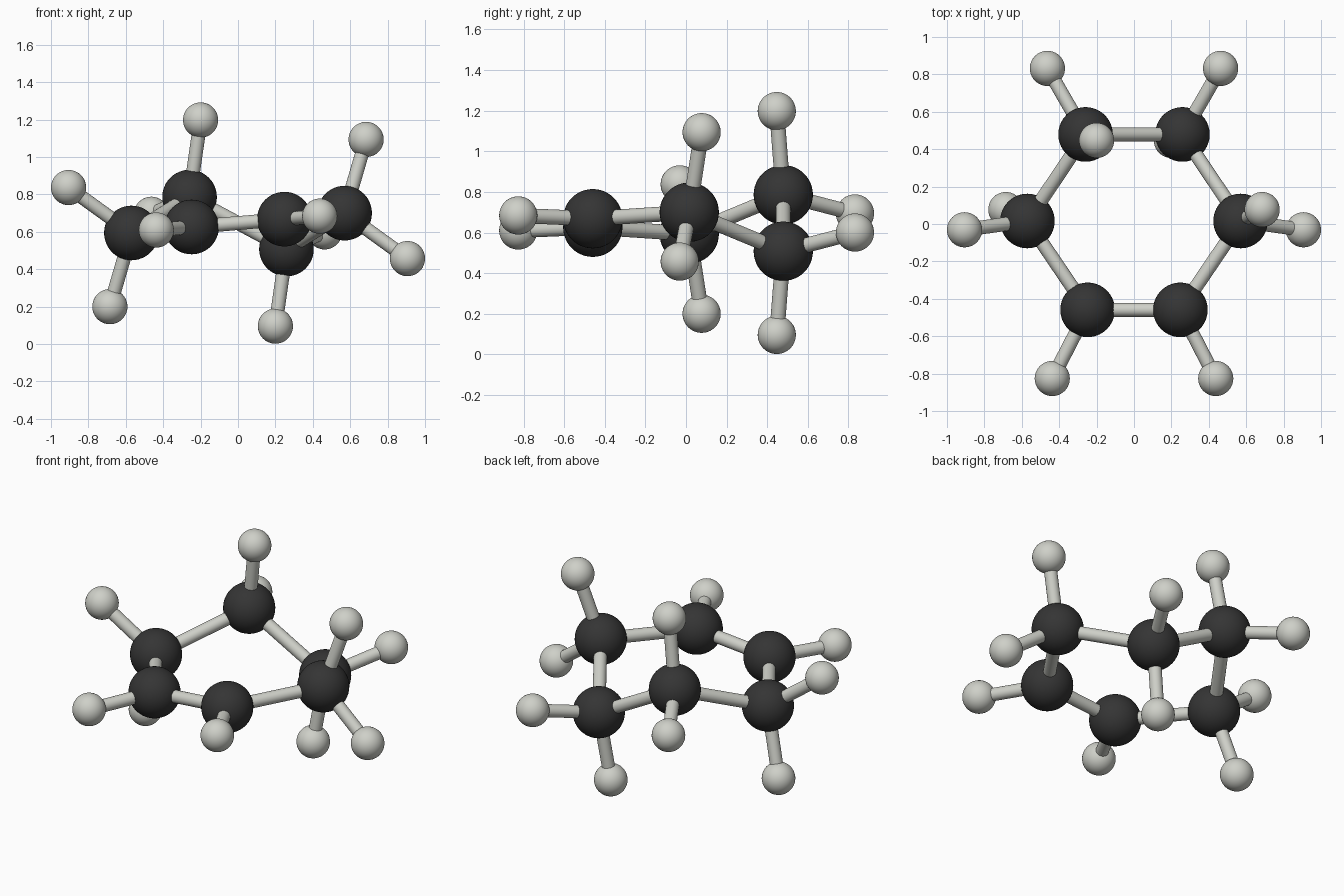
import bpy
from mathutils import Vector

if "Cube" in bpy.data.objects:
    bpy.data.objects.remove(bpy.data.objects["Cube"])

MID_Z = 0.647          # height of the two-fold symmetry axis (along y)
R_CARBON, R_HYDROGEN, R_BOND = 0.146, 0.094, 0.037


def material(name, color):
    m = bpy.data.materials.new(name)
    m.diffuse_color = (*color, 1)
    m.use_nodes = True
    m.node_tree.nodes["Principled BSDF"].inputs["Base Color"].default_value = m.diffuse_color
    return m


dark = material("charcoal", (0.035, 0.035, 0.035))
pale = material("pale grey", (0.62, 0.63, 0.58))


def finish(name, mat):
    ob = bpy.context.object
    ob.name = name
    ob.data.materials.append(mat)
    bpy.ops.object.shade_smooth_by_angle()


def ball(name, p, r, mat):
    bpy.ops.mesh.primitive_uv_sphere_add(segments=40, ring_count=24, radius=r, location=p)
    finish(name, mat)


def bond(name, a, b):
    d = b - a
    bpy.ops.mesh.primitive_cylinder_add(vertices=24, radius=R_BOND, depth=d.length,
                                        location=(a + b) / 2,
                                        rotation=d.to_track_quat('Z', 'Y').to_euler())
    finish(name, pale)


def turned(p, side):
    # half turn about the y-parallel axis for the left half
    return Vector((p[0] * side, p[1], MID_Z + (p[2] - MID_Z) * side))


# right half: each carbon with its hydrogens
half = [
    ("front", (0.248, -0.459, 0.668), [(0.437, -0.826, 0.684)]),
    ("side", (0.570, 0.016, 0.700), [(0.685, 0.077, 1.094), (0.906, -0.031, 0.457)]),
    ("back", (0.259, 0.479, 0.508), [(0.200, 0.447, 0.096), (0.463, 0.832, 0.600)]),
]

ring = {}
for side, label in ((1, "right"), (-1, "left")):
    for part, c, hydrogens in half:
        c = turned(c, side)
        ring[part, side] = c
        ball(f"{label}_{part}_carbon", c, R_CARBON, dark)
        for i, h in enumerate(hydrogens, 1):
            h = turned(h, side)
            ball(f"{label}_{part}_hydrogen_{i}", h, R_HYDROGEN, pale)
            bond(f"{label}_{part}_hydrogen_bond_{i}", c, h)
    # ring bonds along this side
    bond(f"{label}_front_ring_bond", ring["front", side], ring["side", side])
    bond(f"{label}_back_ring_bond", ring["side", side], ring["back", side])

# ring bonds that join the halves
for part in ("front", "back"):
    bond(f"{part}_ring_bond", ring[part, 1], ring[part, -1])
